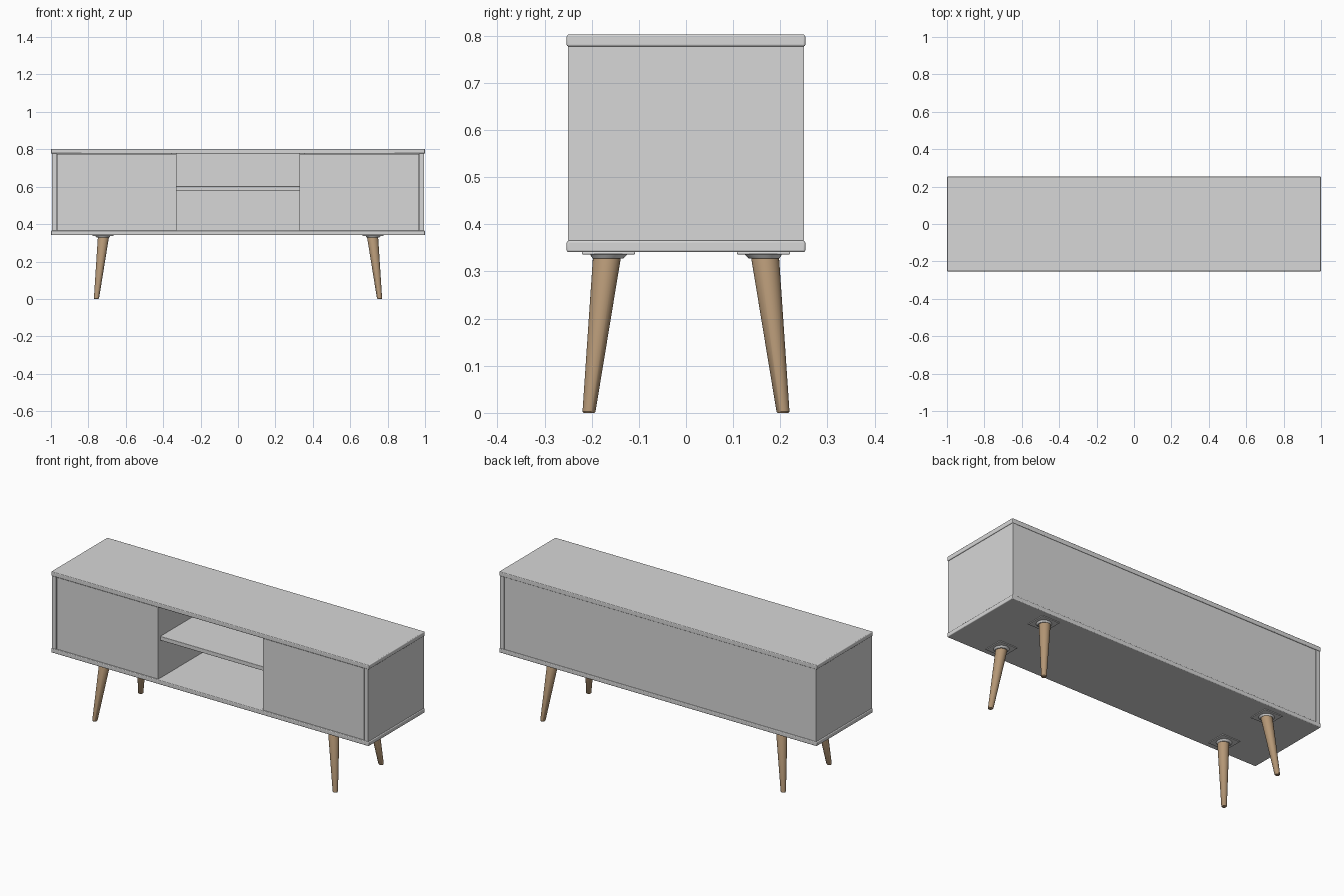
import bpy, bmesh, math

if "Cube" in bpy.data.objects:
    bpy.data.objects.remove(bpy.data.objects["Cube"])


def material(name, rgb):
    m = bpy.data.materials.new(name)
    m.diffuse_color = (*rgb, 1)
    m.use_nodes = True
    m.node_tree.nodes["Principled BSDF"].inputs["Base Color"].default_value = m.diffuse_color
    return m


GREY = material("light grey panel", (0.68, 0.68, 0.68))
WOOD = material("tan wood", (0.46, 0.31, 0.18))


def add(name, bm, mat):
    bmesh.ops.recalc_face_normals(bm, faces=bm.faces)
    mesh = bpy.data.meshes.new(name)
    bm.to_mesh(mesh)
    bm.free()
    mesh.materials.append(mat)
    ob = bpy.data.objects.new(name, mesh)
    bpy.context.collection.objects.link(ob)
    return ob


def box(name, x, y, z, bevel=0.0):
    """Box from (min, max) ranges, with optional rounded edges."""
    bm = bmesh.new()
    bmesh.ops.create_cube(bm, size=1)
    for v in bm.verts:
        v.co = [(a + b) / 2 + c * abs(b - a) for (a, b), c in zip((x, y, z), v.co)]
    ob = add(name, bm, GREY)
    if bevel:
        mod = ob.modifiers.new("bevel", 'BEVEL')
        mod.width, mod.segments = bevel, 3
        smooth(ob)
    return ob


def smooth(ob):
    bpy.ops.object.select_all(action='DESELECT')
    ob.select_set(True)
    bpy.context.view_layer.objects.active = ob
    bpy.ops.object.shade_smooth_by_angle(angle=math.radians(35))


def lathe(name, rings, mat, n=32):
    """Stack of horizontal circles (x, y, z, radius), capped at both ends."""
    bm = bmesh.new()
    loops = [[bm.verts.new((x + r * math.cos(2 * math.pi * i / n),
                            y + r * math.sin(2 * math.pi * i / n), z))
              for i in range(n)] for x, y, z, r in rings]
    for a, b in zip(loops, loops[1:]):
        for i in range(n):
            j = (i + 1) % n
            bm.faces.new((a[i], a[j], b[j], b[i]))
    bm.faces.new(loops[0])
    bm.faces.new(loops[-1])
    ob = add(name, bm, mat)
    smooth(ob)
    return ob


# Top and bottom panels with softened edges
box("top_panel", (-1, 1), (-0.253, 0.253), (0.777, 0.802), 0.004)
box("bottom_panel", (-1, 1), (-0.253, 0.253), (0.341, 0.365), 0.004)

# Back panel and middle shelf
box("back_panel", (-0.97, 0.97), (0.232, 0.248), (0.365, 0.777))
box("middle_shelf", (-0.33, 0.33), (-0.229, 0.232), (0.58, 0.603), 0.002)

for s, side in ((-1, "left"), (1, "right")):
    # Outer side and inner divider
    box(side + "_side_panel", (s * 0.995, s * 0.97), (-0.25, 0.25), (0.365, 0.777))
    box(side + "_divider", (s * 0.33, s * 0.355), (-0.227, 0.232), (0.365, 0.777))

    # Door with round finger hole
    door = box(side + "_door", (s * 0.967, s * 0.33), (-0.248, -0.227), (0.367, 0.775))
    bm = bmesh.new()
    bmesh.ops.create_cone(bm, cap_ends=True, segments=40, radius1=0.028,
                          radius2=0.028, depth=0.1)
    for v in bm.verts:
        v.co = (v.co.x + s * 0.393, v.co.z - 0.237, v.co.y + 0.71)
    cutter = add("hole_cutter", bm, GREY)
    cutter.hide_render = True
    mod = door.modifiers.new("hole", 'BOOLEAN')
    mod.operation, mod.object, mod.solver = 'DIFFERENCE', cutter, 'EXACT'
    bpy.context.view_layer.objects.active = door
    bpy.ops.object.modifier_apply(modifier="hole")
    bpy.data.objects.remove(cutter)
    smooth(door)

    for t, end in ((-1, "front"), (1, "back")):
        label = f"{end}_{side}_"
        # Mounting plate and collar
        cx, cy = s * 0.722, t * 0.164
        box(label + "mount_plate", (cx - 0.056, cx + 0.056), (cy - 0.056, cy + 0.056),
            (0.336, 0.3415), 0.002)
        lathe(label + "collar", [(cx, cy, 0.338, 0.041), (cx, cy, 0.334, 0.038),
                                 (cx, cy + t * 0.002, 0.327, 0.032)], GREY)
        # Splayed tapered leg
        rings = []
        for z, r in ((0, 0.0115), (0.003, 0.0138), (0.327, 0.0295), (0.33, 0.0285)):
            k = 1 - z / 0.327
            rings.append((s * (0.72 + 0.037 * k), t * (0.168 + 0.038 * k), z, r))
        lathe(label + "leg", rings, WOOD)
